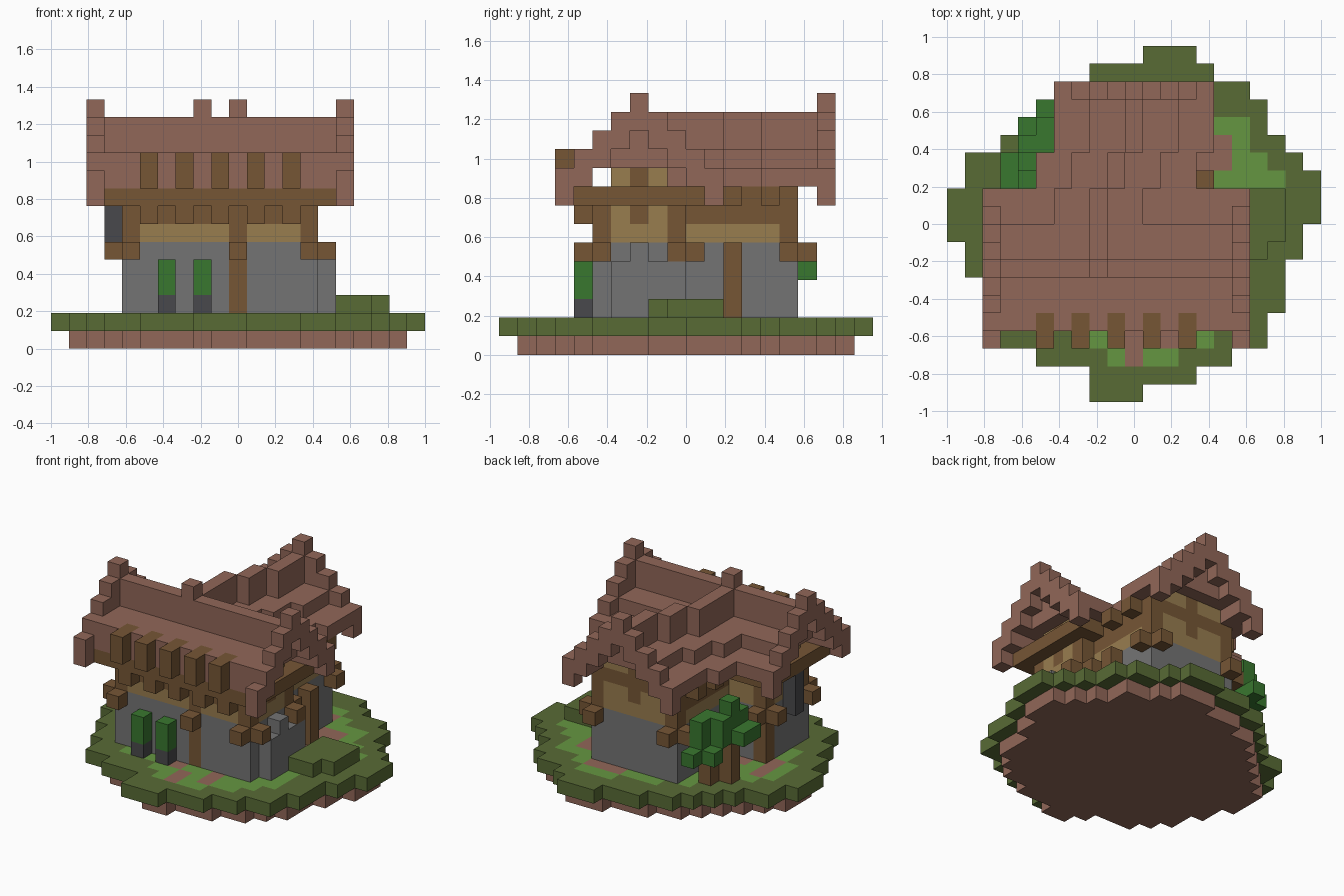
import bpy
import bmesh
import random
from mathutils import Vector

random.seed(4)
UNIT = 2 / 21                        # edge length of one block
ORIGIN = Vector((-1, -20 / 21, 0))   # corner of the block grid

if "Cube" in bpy.data.objects:
    bpy.data.objects.remove(bpy.data.objects["Cube"])


def linear(value):
    value /= 255
    return value / 12.92 if value < 0.04 else ((value + 0.055) / 1.055) ** 2.4


def make_material(name, *rgb):
    material = bpy.data.materials.new(name)
    material.use_nodes = True
    color = [linear(channel) for channel in rgb] + [1]
    material.diffuse_color = color
    material.node_tree.nodes["Principled BSDF"].inputs["Base Color"].default_value = color
    return material


materials = {
    "clay": make_material("clay", 145, 103, 88),
    "moss": make_material("moss", 88, 107, 53),
    "grass": make_material("grass", 101, 150, 65),
    "wood": make_material("wood", 118, 86, 53),
    "plaster": make_material("plaster", 152, 125, 79),
    "stone": make_material("stone", 116, 116, 116),
    "slate": make_material("slate", 73, 73, 76),
    "leaf": make_material("leaf", 57, 119, 47),
}

cells = {}   # block position -> (part, color); later parts replace earlier ones


def fill(part, color, x, y, z):
    """Fill a box of blocks; each range is a (start, end) pair or one index."""
    spans = [range(*r) if isinstance(r, tuple) else (r,) for r in (x, y, z)]
    for i in spans[0]:
        for j in spans[1]:
            for k in spans[2]:
                cells[i, j, k] = (part, color)


def erode(area):
    return {(i, j) for i, j in area
            if {(i - 1, j), (i + 1, j), (i, j - 1), (i, j + 1)} <= area}


# Round island: clay base, mossy rim, grass ring and worn path
rows = [(8, 11), (8, 14), (5, 16), (3, 18), (3, 18), (2, 19), (2, 19),
        (1, 19), (1, 20), (0, 20), (0, 21), (0, 21), (1, 21), (1, 20),
        (3, 19), (4, 18), (5, 18), (6, 17), (8, 15), (11, 14)]
island = {(i, j) for j, span in enumerate(rows) for i in range(*span)}
base = erode(island)
ring = erode(base)
path = erode(ring)
for i, j in sorted(island):
    color = "moss"
    if (i, j) in ring:
        color = "grass"
    if (i, j) in path and random.random() < 0.6:
        color = "clay"
    fill("lawn", color, i, j, 1)
for i, j in base:
    fill("island_base", "clay", i, j, 0)
fill("lawn", "grass", (8, 15), (2, 4), 1)
fill("lawn", "moss", (13, 15), 2, 1)
fill("lawn", "moss", 8, 2, 1)
fill("lawn", "clay", 10, (2, 4), 1)
fill("lawn", "clay", 12, 3, 1)
fill("lawn", "grass", (16, 18), (12, 14), 1)
fill("lawn", "grass", (15, 17), (14, 16), 1)
fill("lawn", "clay", 15, (13, 15), 1)

# Low hedge on the left side
fill("hedge", "moss", (16, 19), (9, 12), 2)
fill("hedge", "moss", (16, 18), 8, 2)

# Stone ground floor of the house and rear wing
fill("stone_walls", "stone", (4, 15), (5, 10), (2, 6))
fill("stone_walls", "stone", (7, 14), (10, 16), (2, 6))
fill("buttress", "stone", 15, (6, 10), (2, 5))
fill("buttress", "stone", 15, 7, 5)

# Plastered upper floor and gable walls
fill("upper_walls", "plaster", (4, 15), (5, 10), (6, 8))
fill("upper_walls", "plaster", (7, 14), (10, 16), (6, 8))
fill("gable_walls", "plaster", (4, 15), (6, 9), 9)
fill("gable_walls", "plaster", (8, 13), (9, 16), 9)

# Timber frame: plates, corner posts and gable studs
fill("wall_plates", "wood", (3, 16), (4, 11), 8)
fill("wall_plates", "wood", (7, 14), (11, 16), 8)
fill("wall_plates", "wood", (4, 15), 5, 7)
for side in (7, 13):
    fill("wall_plates", "wood", side, (10, 16), 7)
    fill("posts", "wood", side, 15, (6, 8))
for side in (4, 14):
    fill("posts", "wood", side, 5, (6, 8))
    fill("posts", "wood", side, 9, (6, 8))
    fill("gable_studs", "wood", side, 7, 9)
    fill("gable_studs", "wood", side, 7, 7)
fill("gable_studs", "wood", 10, 15, (7, 10))
fill("front_post", "wood", 10, 5, (2, 7))
fill("side_posts", "wood", 14, 12, (2, 6))
fill("side_posts", "wood", 4, 9, (2, 6))

# Protruding beam ends at the corners
fill("beam_ends", "wood", 10, 4, 5)
for i, j in [(14, 4), (15, 5), (15, 9), (14, 10)]:
    fill("beam_ends", "wood", i, j, 5)
    fill("beam_ends", "wood", 18 - i, j, 5)
for i, j in [(13, 16), (14, 15)]:
    fill("beam_ends", "wood", i, j, 5)
    fill("beam_ends", "wood", 20 - i, j, 5)

# Main roof: ridge along x, given as block tops from front to back
for row, top in enumerate([11, 11, 11, 13, 11, 11, 10, 10], start=4):
    bottom = 10 if row in range(5, 10) else 9
    fill("main_roof", "clay", (3, 16), row, (bottom, top))
fill("ridge_block", "clay", 8, 7, 13)

# Wing roof: ridge along y, shifting sideways as it nears the main roof
for row in range(8, 17):
    center = 8 if row < 12 else 9 if row < 14 else 10
    for offset, top in enumerate([13, 11, 11, 10, 10]):
        for column in (center - offset, center + offset):
            fill("wing_roof", "clay", column, row, (min(top - 1, 10), top))

# Raised stepped boards on the three gable ends
for offset in range(5):
    step = (12 - offset, 14 - offset)
    for sign in (-1, 1):
        for column in (2, 16):
            fill("gable_boards", "clay", column, 7 + sign * offset, step)
        fill("wing_boards", "clay", 10 + sign * offset, 17, step)

# Rafters along the front with brackets below, and rafter ends on the wing
for column in range(5, 14, 2):
    fill("rafters", "wood", column, (3, 5), (9, 11))
    fill("brackets", "wood", column, 4, 7)
for row in (12, 14):
    for column in (6, 14):
        fill("wing_rafters", "wood", column, row, 8)

# Potted shrubs by the front wall and a dark side window
for column in (6, 8):
    fill("planters", "slate", column, 4, 2)
    fill("shrubs", "leaf", column, 4, (3, 5))
fill("side_window", "slate", 3, 7, (5, 8))

# Small tree in the rear corner
fill("trunk", "wood", 4, 13, (2, 5))
fill("trunk", "wood", 5, 14, (2, 5))
fill("foliage", "leaf", 4, 13, (5, 8))
fill("foliage", "leaf", 4, 14, (5, 7))
fill("foliage", "leaf", 3, (12, 14), 5)
fill("foliage", "leaf", 4, 12, 6)
fill("foliage", "leaf", 5, (14, 16), (5, 7))
fill("foliage", "leaf", 5, (15, 17), 4)
fill("foliage", "leaf", 4, 15, 4)

# Turn each part into a mesh of its exposed block faces
corners = ((-1, -1), (1, -1), (1, 1), (-1, 1))
for part in dict.fromkeys(part for part, color in cells.values()):
    own = {cell: color for cell, (name, color) in cells.items() if name == part}
    palette = sorted(set(own.values()))
    bm = bmesh.new()
    for cell, color in own.items():
        center = Vector(cell) + Vector((0.5, 0.5, 0.5))
        for axis in range(3):
            for sign in (-1, 1):
                normal = Vector((0, 0, 0))
                normal[axis] = sign
                if tuple(int(c + n) for c, n in zip(cell, normal)) in cells:
                    continue
                points = []
                for u, v in corners[::sign]:
                    point = normal.copy()
                    point[(axis + 1) % 3] = u
                    point[(axis + 2) % 3] = v
                    points.append(bm.verts.new(ORIGIN + (center + point / 2) * UNIT))
                face = bm.faces.new(points)
                face.material_index = palette.index(color)
    if bm.faces:
        bmesh.ops.remove_doubles(bm, verts=bm.verts[:], dist=UNIT / 100)
        mesh = bpy.data.meshes.new(part)
        bm.to_mesh(mesh)
        for color in palette:
            mesh.materials.append(materials[color])
        bpy.context.collection.objects.link(bpy.data.objects.new(part, mesh))
    bm.free()
